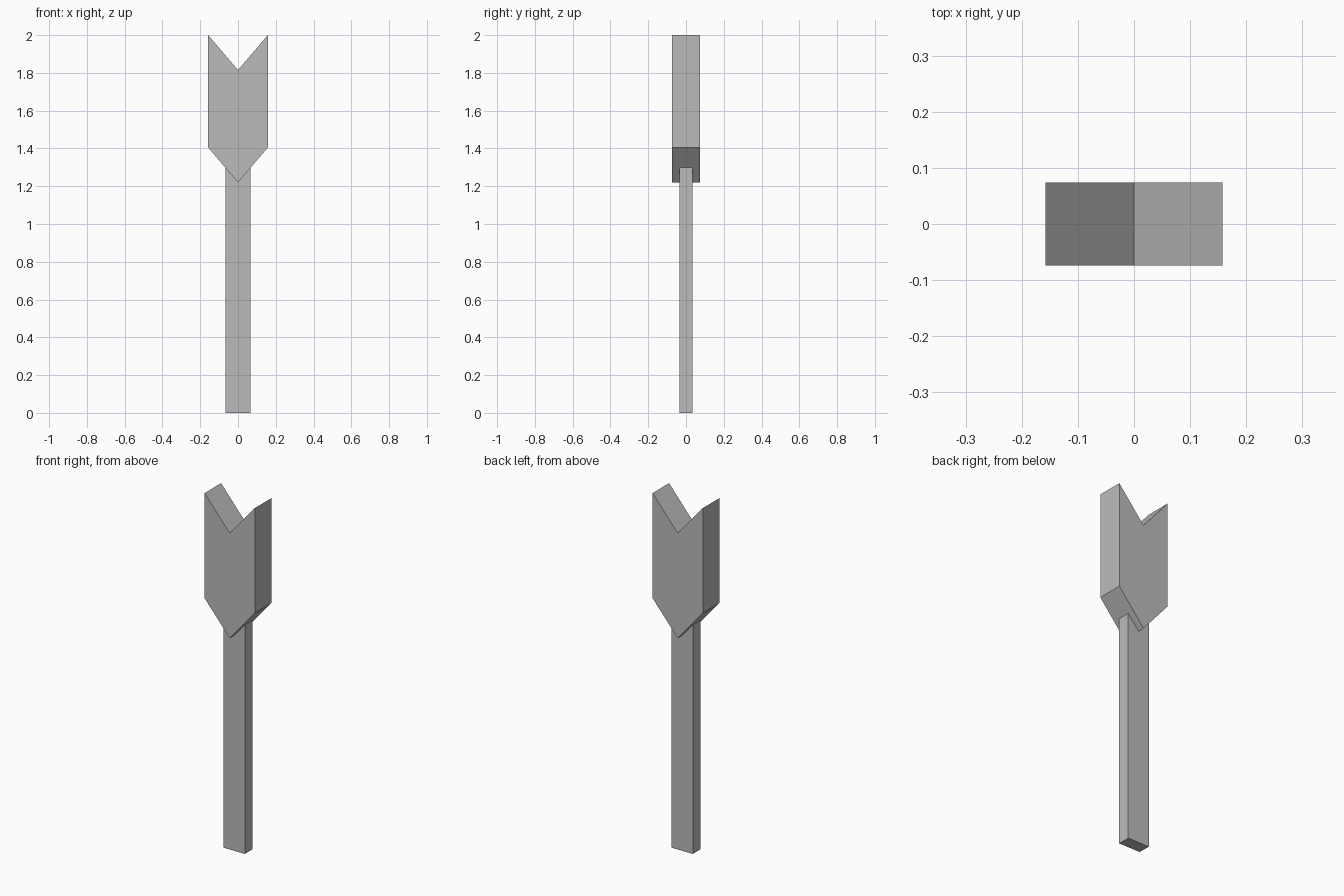
import bpy
import bmesh

cube = bpy.data.objects.get("Cube")
if cube:
    bpy.data.objects.remove(cube, do_unlink=True)

# Single plain grey
grey = bpy.data.materials.new("plain grey")
grey.use_nodes = True
colour = (0.5, 0.5, 0.5, 1)
grey.diffuse_color = colour
grey.node_tree.nodes["Principled BSDF"].inputs["Base Color"].default_value = colour


def extruded(name, profile, half_depth):
    """Extrude an x-z outline along y, centred on y = 0."""
    bm = bmesh.new()
    face = bm.faces.new([bm.verts.new((x, -half_depth, z)) for x, z in profile])
    result = bmesh.ops.extrude_face_region(bm, geom=[face])
    verts = [v for v in result["geom"] if isinstance(v, bmesh.types.BMVert)]
    bmesh.ops.translate(bm, verts=verts, vec=(0, 2 * half_depth, 0))
    bmesh.ops.recalc_face_normals(bm, faces=bm.faces)
    mesh = bpy.data.meshes.new(name)
    bm.to_mesh(mesh)
    bm.free()
    mesh.materials.append(grey)
    obj = bpy.data.objects.new(name, mesh)
    bpy.context.collection.objects.link(obj)
    return obj


# Straight shaft, its top buried in the head
w = 0.067
extruded("shaft", [(-w, 0), (w, 0), (w, 1.4), (-w, 1.4)], 0.035)

# Chevron head: pointed below, notched above
h = 0.158
extruded("chevron_head", [(0, 1.22), (h, 1.405), (h, 2),
                          (0, 1.815), (-h, 2), (-h, 1.405)], 0.074)
